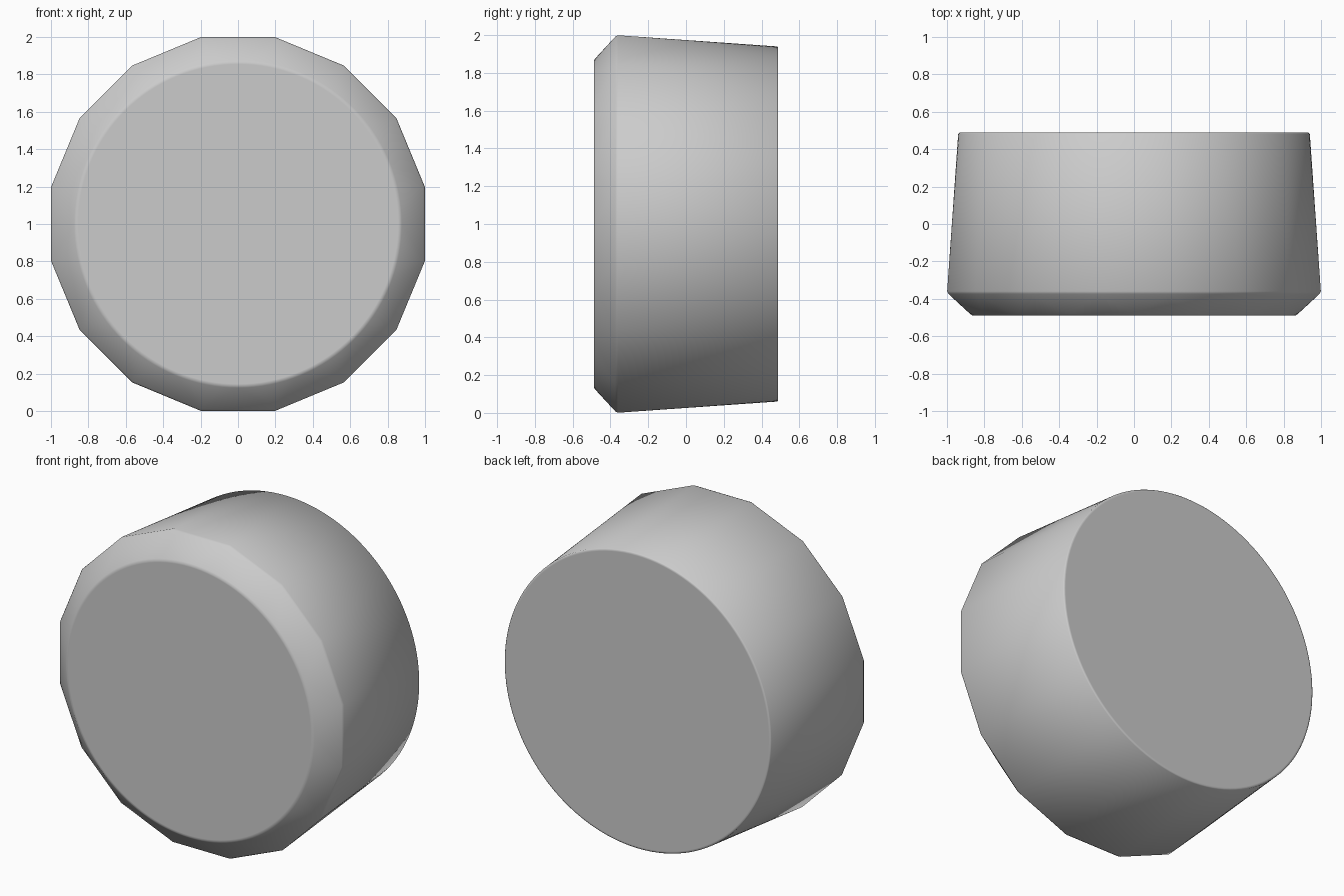
import bpy, bmesh, math

if "Cube" in bpy.data.objects:
    bpy.data.objects.remove(bpy.data.objects["Cube"])

SIDES = 16          # facets of the wide rim
PER = 8             # circle segments per facet
N = SIDES * PER

bm = bmesh.new()


def point(radius, angle, y):
    return bm.verts.new((radius * math.cos(angle), y, 1 + radius * math.sin(angle)))


def circle(radius, y):
    # index 0 of every group of PER lies at a facet's middle
    return [point(radius, 2 * math.pi * i / N, y) for i in range(N)]


def polygon(apothem, y):
    r = apothem / math.cos(math.pi / SIDES)
    return [point(r, 2 * math.pi * (k + 0.5) / SIDES, y) for k in range(SIDES)]


def bridge(a, b):
    n = len(a)
    for i in range(n):
        j = (i + 1) % n
        bm.faces.new((a[i], a[j], b[j], b[i]))


def fan(ring, poly):
    # corners fan out to arcs, facet edges taper to a point on the circle
    for k in range(SIDES):
        for s in range(PER):
            i = k * PER + s
            bm.faces.new((ring[i], ring[(i + 1) % N], poly[k]))
        bm.faces.new((poly[k - 1], poly[k], ring[k * PER]))


# Front cap with a softened edge
cap = circle(0.855, -0.488)
cap_edge = circle(0.865, -0.488)
bevel = circle(0.876, -0.481)
bm.faces.new(cap)
bridge(cap, cap_edge)
bridge(cap_edge, bevel)

# Chamfer out to the faceted rim
rim_front = polygon(0.992, -0.374)
rim_back = polygon(0.999, -0.36)
fan(bevel, rim_front)
bridge(rim_front, rim_back)

# Body blending from the facets to the round back
back_edge = circle(0.94, 0.482)
back_cap = circle(0.934, 0.488)
back_inner = circle(0.925, 0.488)
fan(back_edge, rim_back)
bridge(back_edge, back_cap)
bridge(back_cap, back_inner)
bm.faces.new(back_inner)

bmesh.ops.recalc_face_normals(bm, faces=bm.faces)
mesh = bpy.data.meshes.new("faceted_knob")
bm.to_mesh(mesh)
bm.free()

knob = bpy.data.objects.new("faceted_knob", mesh)
bpy.context.collection.objects.link(knob)
grey = bpy.data.materials.new("plain grey")
grey.diffuse_color = (0.6, 0.6, 0.6, 1)
grey.use_nodes = True
grey.node_tree.nodes["Principled BSDF"].inputs["Base Color"].default_value = grey.diffuse_color
mesh.materials.append(grey)

bpy.context.view_layer.objects.active = knob
knob.select_set(True)
bpy.ops.object.shade_smooth_by_angle(angle=math.radians(50))
